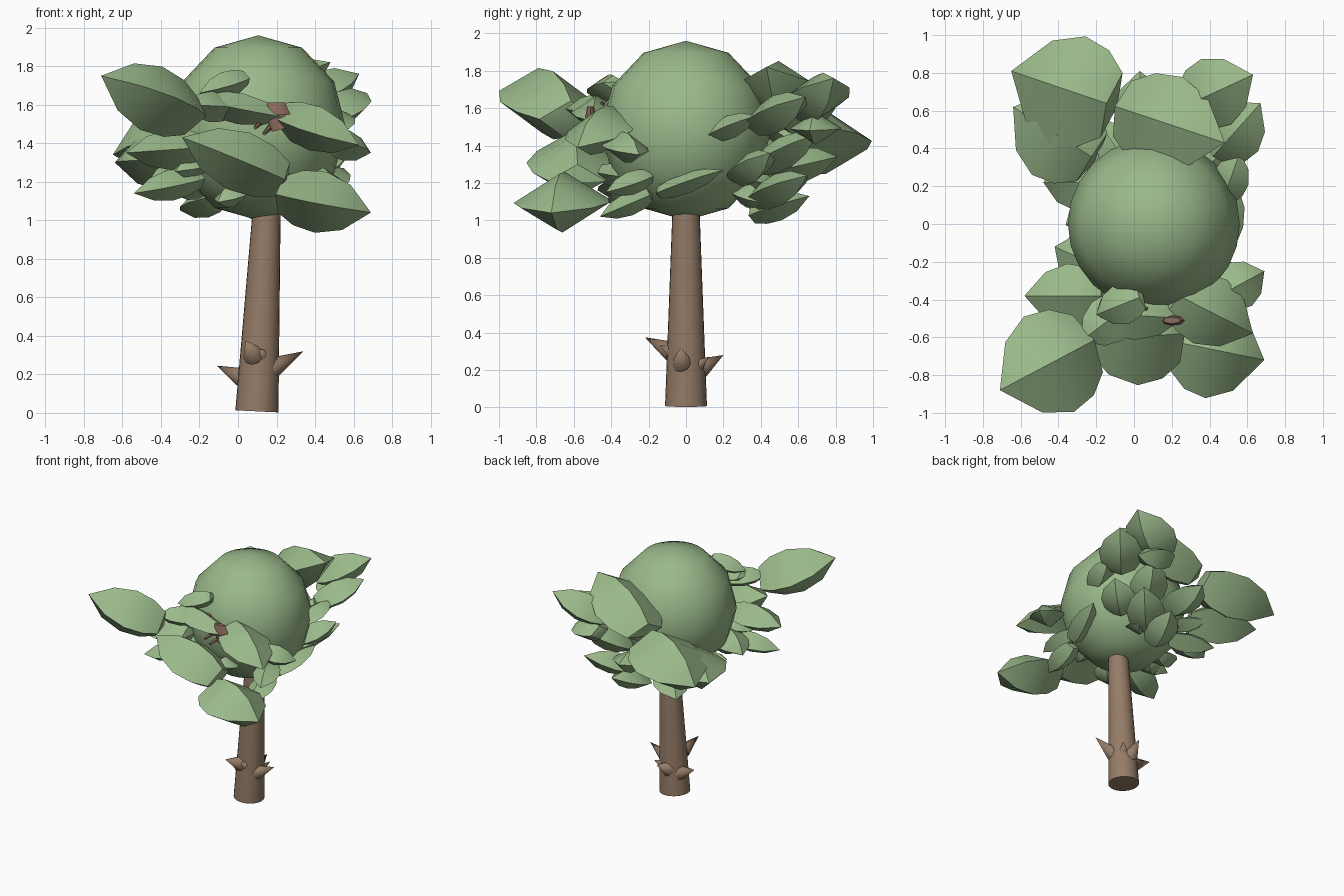
import bpy, bmesh, math, random
from mathutils import Vector, Matrix

if "Cube" in bpy.data.objects:
    bpy.data.objects.remove(bpy.data.objects["Cube"])

random.seed(4)


def material(name, rgb):
    m = bpy.data.materials.new(name)
    m.diffuse_color = (*rgb, 1)
    m.use_nodes = True
    m.node_tree.nodes["Principled BSDF"].inputs["Base Color"].default_value = m.diffuse_color
    return m


GREEN = material("leaf green", (0.325, 0.485, 0.255))
BARK = material("bark brown", (0.30, 0.20, 0.135))
TWIG = material("reddish twig", (0.27, 0.15, 0.115))


def add_object(name, bm, mat, angle=30):
    bmesh.ops.recalc_face_normals(bm, faces=bm.faces[:])
    mesh = bpy.data.meshes.new(name)
    bm.to_mesh(mesh)
    bm.free()
    mesh.materials.append(mat)
    ob = bpy.data.objects.new(name, mesh)
    bpy.context.collection.objects.link(ob)
    bpy.ops.object.select_all(action='DESELECT')
    ob.select_set(True)
    bpy.context.view_layer.objects.active = ob
    bpy.ops.object.shade_smooth_by_angle(angle=math.radians(angle))
    return ob


def cone(name, base, tip, r1, r2, sides, mat, flat=1.0):
    """Tapered round part between two points, optionally flattened front to back."""
    base, tip = Vector(base), Vector(tip)
    axis = tip - base
    mid = Matrix.Translation((base + tip) / 2)
    bm = bmesh.new()
    rot = axis.to_track_quat('Z', 'Y').to_matrix().to_4x4()
    bmesh.ops.create_cone(bm, cap_ends=True, segments=sides, radius1=r1, radius2=r2,
                          depth=axis.length, matrix=mid @ Matrix.Diagonal((1, flat, 1, 1)) @ rot)
    return add_object(name, bm, mat, 50)


# position along the leaf, relative width
LEAF_PROFILE = [(0.05, 0.60), (0.23, 0.90), (0.47, 1.0), (0.74, 0.74)]


def leaf(name, base, tip, width, thick=0.62):
    """Pointed lens-shaped leaf with a ridge above and a keel below."""
    base, tip = Vector(base), Vector(tip)
    axis = tip - base
    side = axis.cross(Vector((0, 0, 1))).normalized()
    up = side.cross(axis).normalized()
    bm = bmesh.new()
    rings = []
    for t, w in LEAF_PROFILE:
        c = base + axis * t
        a, b = side * (w * width / 2), up * (w * width * thick / 2)
        rings.append([bm.verts.new(c + o) for o in (a, b, -a, -b)])
    start, end = bm.verts.new(base), bm.verts.new(tip)
    for i in range(4):
        j = (i + 1) % 4
        bm.faces.new((start, rings[0][i], rings[0][j]))
        bm.faces.new((end, rings[-1][j], rings[-1][i]))
        for p, q in zip(rings, rings[1:]):
            bm.faces.new((p[i], q[i], q[j], p[j]))
    return add_object(name, bm, GREEN, 32)


# Trunk
cone("trunk", (0.098, 0, 0.008), (0.152, 0, 1.12), 0.112, 0.07, 24, BARK)

# Thorns around the trunk: base, tip, radius
thorns = [
    ((0.18, -0.02, 0.235), (0.34, -0.03, 0.32), 0.055),
    ((0.03, 0.03, 0.18), (-0.11, 0.05, 0.245), 0.055),
    ((0.08, -0.08, 0.30), (0.04, -0.22, 0.375), 0.055),
    ((0.10, 0.08, 0.21), (0.12, 0.20, 0.28), 0.055),
    ((0.12, -0.08, 0.30), (0.13, -0.14, 0.33), 0.035),
    ((0.16, 0.07, 0.23), (0.20, 0.12, 0.27), 0.03),
]
for k, (b, t, r) in enumerate(thorns):
    cone(f"thorn_{k + 1}", b, t, r, 0, 10, BARK)

# Round crown
bm = bmesh.new()
bmesh.ops.create_uvsphere(bm, u_segments=24, v_segments=6, radius=1)
bmesh.ops.transform(bm, verts=bm.verts[:],
                    matrix=Matrix.Translation((0.105, 0, 1.48)) @ Matrix.Diagonal((0.455, 0.455, 0.48, 1)))
add_object("crown", bm, GREEN, 70)

# Front leaves: base, tip, width
front_leaves = [
    ((-.22, -.62, 1.53), (-.71, -.88, 1.75), .57),
    ((.20, -.62, 1.14), (.69, -.72, 1.04), .52),
    ((.26, -.58, 1.20), (-.29, -.62, 1.43), .51),
    ((.20, -.36, 1.55), (.63, -.58, 1.39), .38),
    ((.45, -.38, 1.42), (.69, -.25, 1.35), .26),
    ((.05, -.38, 1.74), (-.20, -.48, 1.66), .22),
    ((-.02, -.42, 1.58), (-.28, -.62, 1.60), .26),
    ((-.20, -.47, 1.62), (.26, -.50, 1.53), .26),
    ((-.15, -.38, 1.38), (-.58, -.38, 1.35), .34),
    ((-.18, -.28, 1.22), (-.54, -.42, 1.14), .26),
    ((-.20, -.22, 1.28), (-.42, -.12, 1.18), .24),
    ((.44, -.16, 1.14), (.55, .20, 1.27), .18),
    ((.42, -.18, 1.14), (.42, -.46, 1.02), .20),
    ((.42, -.18, 1.24), (.50, -.43, 1.15), .20),
]
# Back leaves
back_leaves = [
    ((-.09, .62, 1.50), (-.65, .81, 1.34), .60),
    ((-.09, .62, 1.53), (.48, .43, 1.82), .52),
    ((.26, .62, 1.57), (.63, .79, 1.76), .38),
    ((.42, .36, 1.50), (.67, .64, 1.66), .32),
    ((-.20, .34, 1.32), (-.64, .62, 1.30), .50),
    ((.05, .45, 1.26), (.03, .81, 1.34), .30),
    ((.18, .36, 1.10), (.45, .65, 1.24), .28),
    ((-.05, .32, 1.13), (-.30, .55, 1.05), .26),
    ((-.20, .22, 1.26), (-.48, .22, 1.18), .28),
    ((.34, .27, 1.22), (.56, .45, 1.36), .26),
    ((.22, .38, 1.28), (.40, .70, 1.46), .28),
    ((.47, .12, 1.45), (.56, .38, 1.56), .20),
    ((.10, .34, 1.02), (.20, .66, 1.13), .24),
    ((.25, .72, 1.50), (.52, .66, 1.48), .28),
]
for label, group in (("front", front_leaves), ("back", back_leaves)):
    for k, (b, t, w) in enumerate(group):
        leaf(f"{label}_leaf_{k + 1}", b, t, w)

# Small filler leaves on the left, front and back of the lower crown
for k in range(8):
    a = math.radians(75 + 30 * k)
    d = Vector((math.cos(a), math.sin(a), 0))
    z = 1.16 + 0.07 * (k % 3)
    start = Vector((0.105, 0, z)) + d * (0.28 + 0.045 * (k % 3))
    diagonal = abs(math.sin(2 * a))
    tangent = Vector((-d.y, d.x, 0)) * random.uniform(-0.15, 0.15)
    end = start + d * (0.09 + 0.16 * diagonal) + tangent + Vector((0, 0, random.uniform(-0.08, 0.04)))
    leaf(f"small_leaf_{k + 1}", start, end, 0.2)

# Small flat growth with twigs between the front leaves
Y = -0.51
cone("growth_cap", (0.20, Y, 1.55), (0.20, Y, 1.61), 0.07, 0.045, 8, TWIG, 0.4)
cone("growth_stem", (0.22, Y, 1.47), (0.20, Y, 1.55), 0.045, 0.05, 8, TWIG, 0.4)
for k, (x, z) in enumerate([(0.02, 1.60), (0.09, 1.50), (0.135, 1.47)]):
    cone(f"twig_{k + 1}", (x + 0.04, Y + 0.07, z + 0.02), (x, Y - 0.04, z - 0.02), 0.018, 0.01, 6, TWIG)
